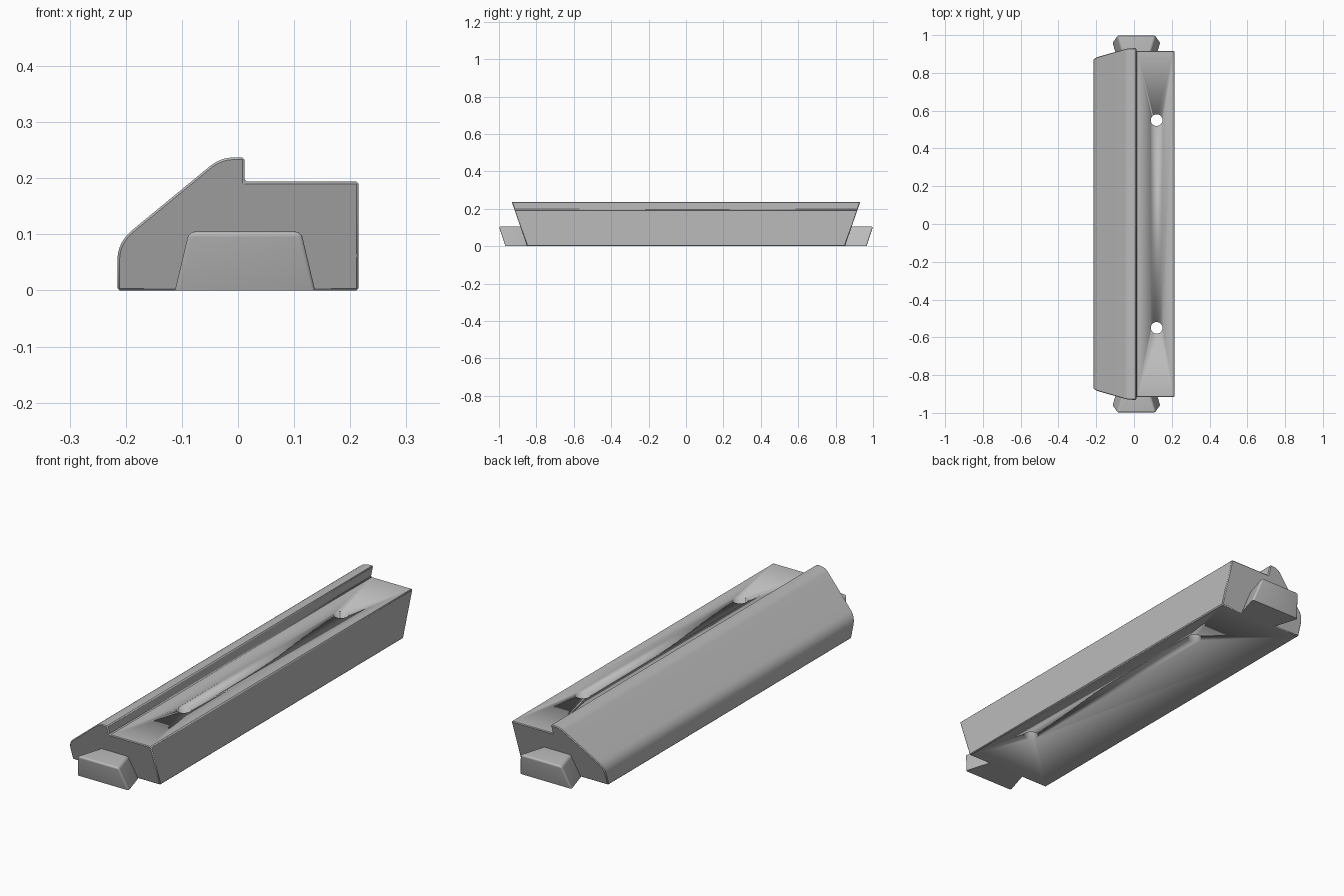
import bpy, bmesh
from math import radians, sin, cos, pi
from mathutils import Vector

cube = bpy.data.objects.get("Cube")
if cube:
    bpy.data.objects.remove(cube, do_unlink=True)

grey = bpy.data.materials.new("mid grey")
grey.use_nodes = True
grey.diffuse_color = (0.5, 0.5, 0.5, 1)
grey.node_tree.nodes["Principled BSDF"].inputs["Base Color"].default_value = (0.5, 0.5, 0.5, 1)


def make_object(name, bm):
    bmesh.ops.recalc_face_normals(bm, faces=bm.faces[:])
    mesh = bpy.data.meshes.new(name)
    bm.to_mesh(mesh)
    bm.free()
    mesh.materials.append(grey)
    obj = bpy.data.objects.new(name, mesh)
    bpy.context.collection.objects.link(obj)
    return obj


def smooth(obj):
    bpy.ops.object.select_all(action="DESELECT")
    obj.select_set(True)
    bpy.context.view_layer.objects.active = obj
    bpy.ops.object.shade_smooth_by_angle(angle=radians(35))


def round_corner(a, corner, b, steps=8):
    """Curve from a to b, pulled towards the corner."""
    a, corner, b = Vector(a), Vector(corner), Vector(b)
    ts = [i / steps for i in range(steps + 1)]
    return [a * (1 - t) ** 2 + corner * 2 * t * (1 - t) + b * t * t for t in ts]


def end_y(z):
    return 0.85 + 0.345 * z


# Body: stepped, sloped profile with ends leaning outwards
profile = [(-0.215, 0)]
profile += round_corner((-0.215, 0.053), (-0.215, 0.086), (-0.188, 0.108))
profile += round_corner((-0.052, 0.220), (-0.032, 0.237), (-0.008, 0.237))
profile += [(0.012, 0.237), (0.012, 0.194), (0.215, 0.194), (0.215, 0)]

bm = bmesh.new()
ends = [[bm.verts.new((x, s * end_y(z), z)) for x, z in profile] for s in (-1, 1)]
for ring in ends:
    bm.faces.new(ring)
count = len(profile)
for i in range(count):
    j = (i + 1) % count
    bm.faces.new((ends[0][i], ends[0][j], ends[1][j], ends[1][i]))
body = make_object("body", bm)
smooth(body)
bevel = body.modifiers.new("edge chamfer", "BEVEL")
bevel.width = 0.004
bevel.segments = 1
bevel.limit_method = "ANGLE"
bevel.angle_limit = radians(40)

# Screw holes through the low shelf
bm = bmesh.new()
for y in (-0.55, 0.55):
    hole = bmesh.ops.create_cone(bm, cap_ends=True, segments=32,
                                 radius1=0.031, radius2=0.031, depth=1)
    bmesh.ops.translate(bm, verts=hole["verts"], vec=(0.12, y, 0.1))
cutter = make_object("hole_cutter", bm)
smooth(cutter)
cutter.hide_render = True
cutter.hide_viewport = True
cutter.display_type = "WIRE"
cut = body.modifiers.new("screw holes", "BOOLEAN")
cut.object = cutter
cut.operation = "DIFFERENCE"
cut.solver = "EXACT"

# End tabs: dovetailed blocks, wider at the bottom and the outer end
middle, height = 0.0125, 0.105
for name, s in (("front_tab", -1), ("back_tab", 1)):
    bm = bmesh.new()
    rings = []
    for z, outer, half in ((0, 0.965, 0.1275), (height, 1.0, 0.1025)):
        inner = end_y(z) - 0.005
        neck = half - 0.3 * (outer - inner)
        corners = ((-neck, inner), (-half, outer), (half, outer), (neck, inner))
        rings.append([bm.verts.new((middle + x, s * y, z)) for x, y in corners])
    low, high = rings
    bm.faces.new(low)
    bm.faces.new(high)
    for i in range(4):
        j = (i + 1) % 4
        bm.faces.new((low[i], low[j], high[j], high[i]))
    bmesh.ops.recalc_face_normals(bm, faces=bm.faces[:])
    # Round the free edges of the top and outer end
    free = [e for e in bm.edges
            if any(v.co.z > 0.05 for v in e.verts)
            and any(abs(v.co.y) > 0.95 for v in e.verts)]
    bmesh.ops.bevel(bm, geom=free, offset=0.01, segments=4, profile=0.5, affect="EDGES")
    smooth(make_object(name, bm))
